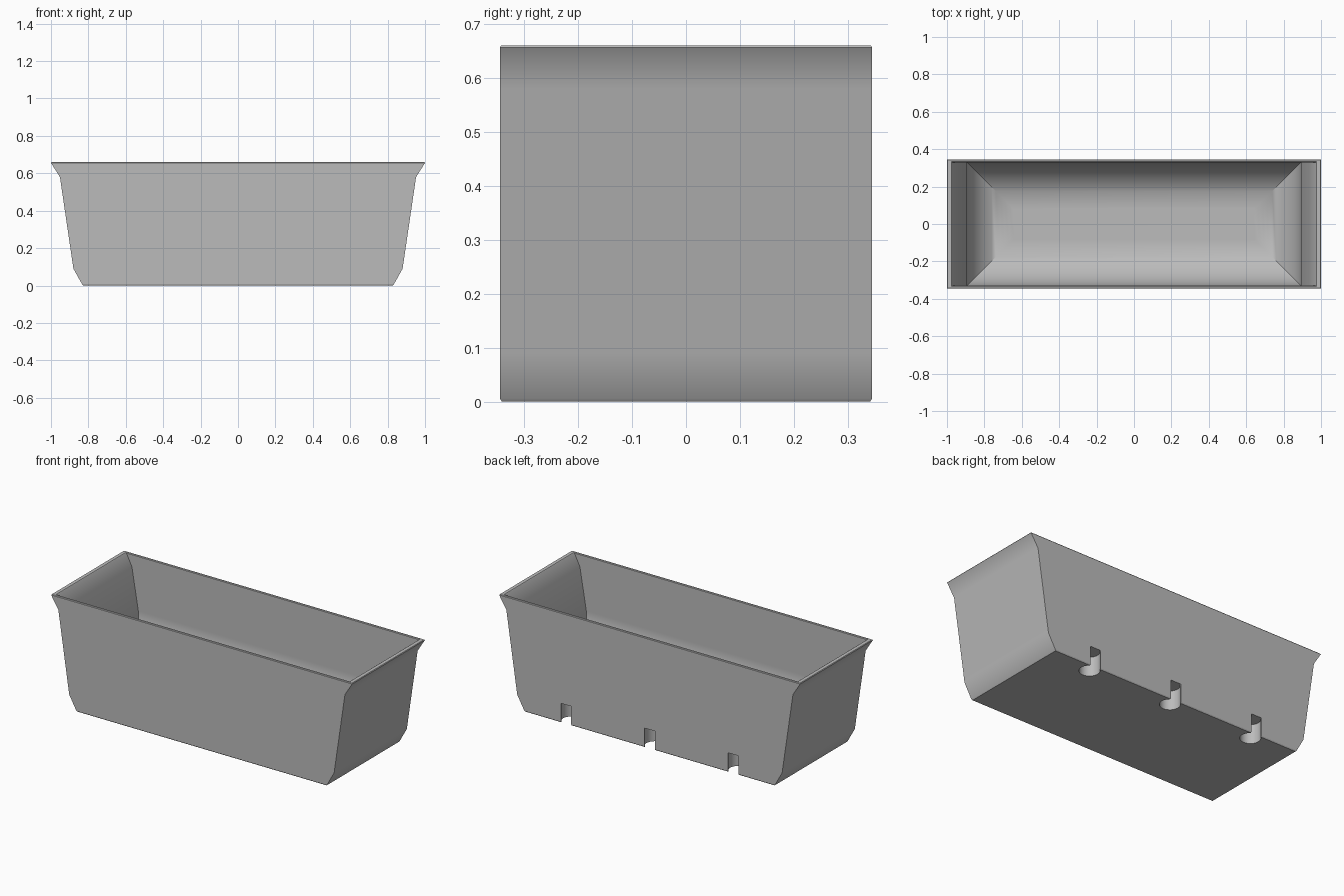
import bpy
import bmesh
from math import sin, cos, pi, asin

cube = bpy.data.objects.get("Cube")
if cube:
    bpy.data.objects.remove(cube, do_unlink=True)

# Single plain grey material
grey = bpy.data.materials.new("plain grey")
grey.use_nodes = True
colour = (0.5, 0.5, 0.5, 1)
grey.diffuse_color = colour
grey.node_tree.nodes["Principled BSDF"].inputs["Base Color"].default_value = colour


def make_object(name, bm):
    bmesh.ops.recalc_face_normals(bm, faces=bm.faces)
    mesh = bpy.data.meshes.new(name)
    bm.to_mesh(mesh)
    bm.free()
    mesh.materials.append(grey)
    obj = bpy.data.objects.new(name, mesh)
    bpy.context.collection.objects.link(obj)
    return obj


def rectangle_loft(name, sections):
    """Join rectangles given as (half length, half width, height)."""
    bm = bmesh.new()
    rings = [[bm.verts.new((sx * hx, sy * hy, z))
              for sx, sy in ((1, 1), (-1, 1), (-1, -1), (1, -1))]
             for hx, hy, z in sections]
    for low, high in zip(rings, rings[1:]):
        for i in range(4):
            j = (i + 1) % 4
            bm.faces.new((low[i], low[j], high[j], high[i]))
    bm.faces.new(rings[0])
    bm.faces.new(rings[-1])
    return make_object(name, bm)


def keyhole_cutter(name, x):
    """Round pocket opening backwards through a straight slot."""
    radius, centre, slot, depth = 0.056, 0.295, 0.034, 0.115
    a = asin(slot / radius)
    steps = 24
    outline = [(slot, 0.4)]
    for i in range(steps + 1):
        t = a + (2 * pi - 2 * a) * i / steps
        outline.append((radius * sin(t), centre + radius * cos(t)))
    outline.append((-slot, 0.4))
    bm = bmesh.new()
    face = bm.faces.new([bm.verts.new((x + px, y, -0.05)) for px, y in outline])
    grown = bmesh.ops.extrude_face_region(bm, geom=[face])["geom"]
    for v in grown:
        if isinstance(v, bmesh.types.BMVert):
            v.co.z = depth
    return make_object(name, bm)


# Outer wall with a slightly eased foot and rim
wall = 0.345
sections = [(0.828, wall - 0.004, 0), (0.833, wall, 0.006),
            (0.88, wall, 0.09), (0.952, wall, 0.58),
            (1.0, wall, 0.656), (0.997, wall - 0.003, 0.66)]

# Inner wall, then the large rounded transition down to the floor
sections += [(0.976, 0.333, 0.66), (0.972, 0.33, 0.657), (0.936, 0.33, 0.585)]
fillet = 0.25
for i in range(17):
    a = pi / 2 * i / 16
    inset = fillet * (1 - cos(a))
    sections.append((0.893 - inset, 0.33 - inset, 0.33 - fillet * sin(a)))
planter = rectangle_loft("planter_trough", sections)

# Three drainage pockets along the back foot
bpy.context.view_layer.objects.active = planter
planter.select_set(True)
for n, x in enumerate((-0.555, 0, 0.555)):
    cutter = keyhole_cutter(f"drain_cutter_{n}", x)
    cutter.hide_render = True
    mod = planter.modifiers.new("drain", 'BOOLEAN')
    mod.operation = 'DIFFERENCE'
    mod.solver = 'EXACT'
    mod.object = cutter
    bpy.ops.object.modifier_apply(modifier=mod.name)
    bpy.data.objects.remove(cutter, do_unlink=True)

# Smooth shading with crisp corners
bpy.ops.object.select_all(action='DESELECT')
planter.select_set(True)
bpy.ops.object.shade_smooth_by_angle(angle=pi / 6)
weighted = planter.modifiers.new("weighted normals", 'WEIGHTED_NORMAL')
weighted.keep_sharp = True
